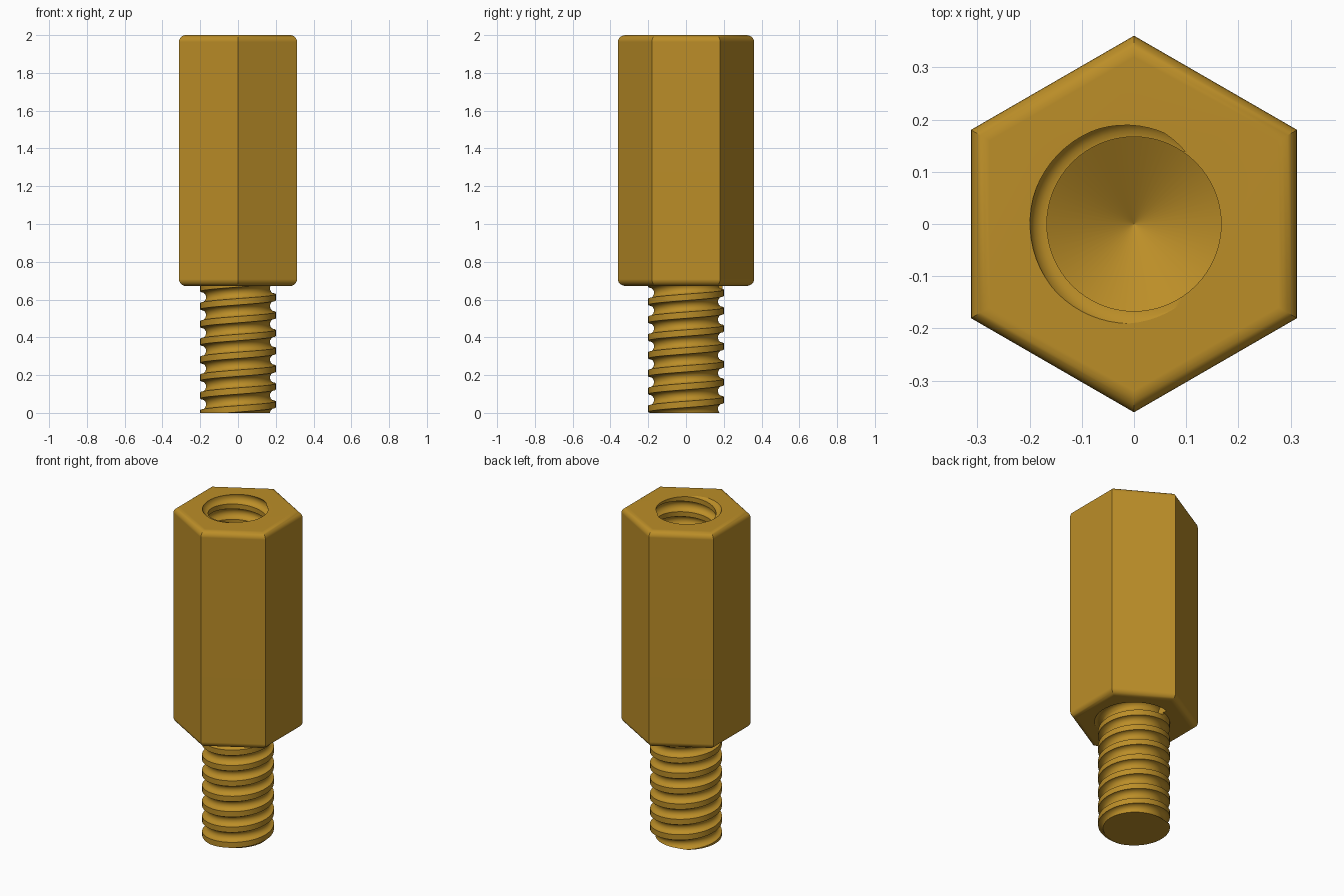
import bpy, bmesh, math
from math import cos, sin, pi, radians

if "Cube" in bpy.data.objects:
    bpy.data.objects.remove(bpy.data.objects["Cube"], do_unlink=True)

BRASS = (0.50, 0.27, 0.021, 1.0)
mat = bpy.data.materials.new("brass")
mat.use_nodes = True
mat.diffuse_color = BRASS
mat.node_tree.nodes["Principled BSDF"].inputs["Base Color"].default_value = BRASS

HEX_R = 0.3125 / cos(pi / 6)      # corner radius of the hexagon
BASE, TOP = 0.672, 2.0            # body height range
FILLET = 0.036
STUD_R, HOLE_R = 0.2, 0.167
PITCH, GROOVE = 0.0945, 0.031     # thread pitch and groove radius


def finish(name, bm):
    bmesh.ops.recalc_face_normals(bm, faces=bm.faces)
    mesh = bpy.data.meshes.new(name)
    bm.to_mesh(mesh)
    bm.free()
    mesh.materials.append(mat)
    obj = bpy.data.objects.new(name, mesh)
    bpy.context.collection.objects.link(obj)
    return obj


def skin(bm, rings):
    """Bridge successive vertex rings and cap both ends."""
    n = len(rings[0])
    for a, b in zip(rings, rings[1:]):
        for i in range(n):
            j = (i + 1) % n
            bm.faces.new((a[i], a[j], b[j], b[i]))
    bm.faces.new(rings[0])
    bm.faces.new(rings[-1])


def stack(name, sides, profile, start=0.0):
    """Prism or turned part from (radius, height) pairs."""
    bm = bmesh.new()
    rings = [[bm.verts.new((r * cos(start + 2 * pi * i / sides),
                            r * sin(start + 2 * pi * i / sides), z))
              for i in range(sides)] for r, z in profile]
    skin(bm, rings)
    return finish(name, bm)


def helix(name, radius, tube, z_left, z_from, z_to, steps=64, sides=14):
    """Right-hand helical tube whose centre crosses the -x side at z_left."""
    bm = bmesh.new()
    rings = []
    first = int((z_from - z_left) / PITCH * steps)
    last = int((z_to - z_left) / PITCH * steps)
    for k in range(first, last + 1):
        t = 2 * pi * (k + 0.5) / steps
        zc = z_left + PITCH * t / (2 * pi)
        ring = []
        for i in range(sides):
            a = 2 * pi * (i + 0.3) / sides
            r = radius + tube * cos(a)
            ring.append(bm.verts.new((r * cos(t + pi), r * sin(t + pi), zc + tube * sin(a))))
        rings.append(ring)
    skin(bm, rings)
    obj = finish(name, bm)
    obj.hide_render = True
    return obj


def activate(obj):
    bpy.ops.object.select_all(action='DESELECT')
    obj.select_set(True)
    bpy.context.view_layer.objects.active = obj


def carve(obj, cutters):
    activate(obj)
    for cutter in cutters:
        mod = obj.modifiers.new("cut", 'BOOLEAN')
        mod.operation = 'DIFFERENCE'
        mod.solver = 'EXACT'
        mod.object = cutter
        bpy.ops.object.modifier_apply(modifier=mod.name)


# Hexagonal body with rounded top and bottom rims
inset = FILLET / cos(pi / 6)
arc = [radians(15 * i) for i in range(7)]
lower = [(HEX_R - inset * (1 - sin(a)), BASE + FILLET * (1 - cos(a))) for a in arc]
upper = [(r, BASE + TOP - z) for r, z in reversed(lower)]
body = stack("hex_body", 6, lower + upper, start=pi / 2)

# Stud, rooted inside the body
stud = stack("threaded_stud", 64, [(STUD_R, 0.0), (STUD_R, BASE + 0.08)])

# Cutters: drilled hole with conical tip, and the two thread grooves
hole = stack("hole_cutter", 64, [(0.0005, 1.0), (HOLE_R, 1.1), (HOLE_R, TOP + 0.1)])
hole.hide_render = True
stud_groove = helix("stud_groove_cutter", STUD_R, GROOVE, 0.045, -0.12, BASE + 0.015)
hole_groove = helix("hole_groove_cutter", HOLE_R, 0.033, TOP, 1.17, TOP + 0.12)

carve(body, [hole, hole_groove, stud_groove])
carve(stud, [stud_groove])
for cutter in (hole, stud_groove, hole_groove):
    bpy.data.objects.remove(cutter, do_unlink=True)

# Smooth curved surfaces, crisp edges and flat faces
for obj in (body, stud):
    activate(obj)
    bpy.ops.object.shade_smooth_by_angle(angle=radians(32))
    mod = obj.modifiers.new("flat_face_normals", 'WEIGHTED_NORMAL')
    mod.keep_sharp = True
